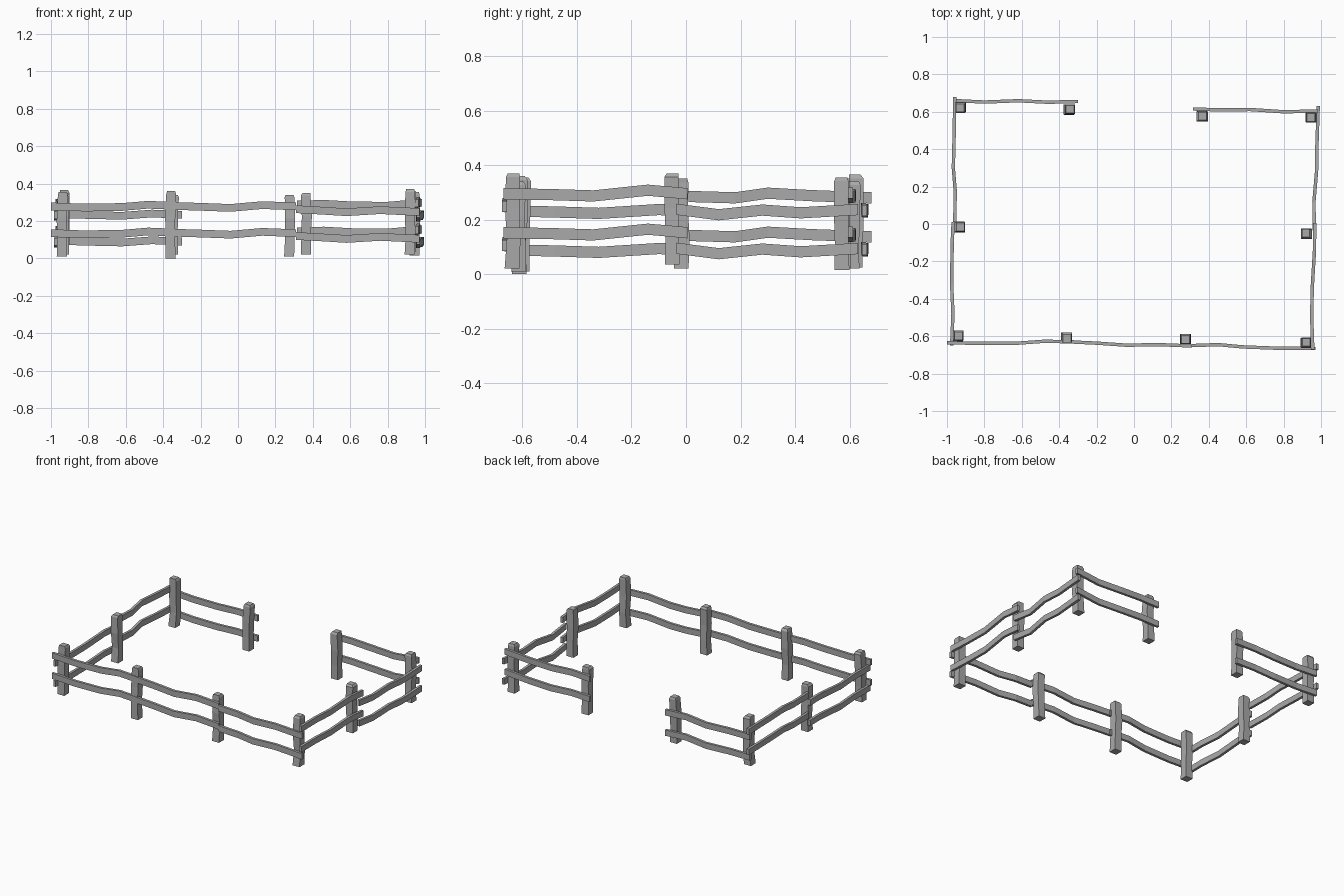
import bpy, bmesh, random
from mathutils import Vector

random.seed(4)
cube = bpy.data.objects.get("Cube")
if cube:
    bpy.data.objects.remove(cube, do_unlink=True)

# Weathered wood, one flat colour
wood = bpy.data.materials.new("weathered_grey_wood")
wood.use_nodes = True
GREY = (0.40, 0.40, 0.40, 1)
wood.diffuse_color = GREY
shader = wood.node_tree.nodes["Principled BSDF"]
shader.inputs["Base Color"].default_value = GREY
shader.inputs["Roughness"].default_value = 0.9


def loft(name, rings):
    """Skin a row of four-cornered rings and close both ends."""
    bm = bmesh.new()
    loops = [[bm.verts.new(p) for p in ring] for ring in rings]
    for a, b in zip(loops, loops[1:]):
        for i in range(4):
            j = (i + 1) % 4
            bm.faces.new((a[i], a[j], b[j], b[i]))
    bm.faces.new(loops[0])
    bm.faces.new(loops[-1])
    bmesh.ops.recalc_face_normals(bm, faces=bm.faces)
    mesh = bpy.data.meshes.new(name)
    bm.to_mesh(mesh)
    bm.free()
    mesh.materials.append(wood)
    obj = bpy.data.objects.new(name, mesh)
    bpy.context.collection.objects.link(obj)


def post(name, x, y, bottom, top):
    """Slightly crooked square post with a chamfered top."""
    rings = []
    for t, half in ((0, .027), (.3, .025), (.62, .027), (.96, .026), (1, .021)):
        cx, cy = x + random.uniform(-.004, .004), y + random.uniform(-.004, .004)
        z = bottom + t * (top - bottom)
        rings.append([(cx + sx * half, cy + sy * half, z)
                      for sx, sy in ((-1, -1), (1, -1), (1, 1), (-1, 1))])
    loft(name, rings)


def rail(name, points, along, drop):
    """Wavy plank that runs along x or y."""
    side = Vector((0, .009, 0)) if along == "x" else Vector((.009, 0, 0))
    rings = []
    for u, v, z in points:
        c = Vector((u, v, z - drop) if along == "x" else (v, u, z - drop))
        up = Vector((0, 0, .0205))
        rings.append([c - side - up, c + side - up, c + side + up, c - side + up])
    loft(name, rings)


# Posts: x, y, bottom, top
posts = {
    "front_right_corner": (-.94, -.597, .01, .355),
    "front_right_middle": (-.36, -.61, 0, .36),
    "front_left_middle": (.275, -.615, .01, .34),
    "front_left_corner": (.918, -.635, .02, .37),
    "left_side_middle": (.922, -.05, .035, .37),
    "back_left_corner": (.945, .572, .015, .355),
    "left_gate": (.365, .577, .02, .35),
    "right_gate": (-.345, .61, .02, .34),
    "back_right_corner": (-.928, .622, .025, .365),
    "right_side_middle": (-.93, -.015, .02, .35),
}
for label, spec in posts.items():
    post(label + "_post", *spec)

# Rail paths: distance along, offset across, height of the upper rail
sections = {
    "front_right": ("x", [(-1, -.635, .278), (-.82, -.638, .272), (-.62, -.637, .275),
                          (-.48, -.627, .287), (-.32, -.63, .28)]),
    "front_middle": ("x", [(-.39, -.628, .282), (-.2, -.637, .276), (-.04, -.648, .27),
                           (.13, -.645, .285), (.31, -.652, .278)]),
    "front_left": ("x", [(.31, -.65, .263), (.45, -.645, .255), (.58, -.657, .247),
                         (.76, -.664, .258), (.97, -.666, .248)]),
    "left_side_front": ("y", [(-.67, .956, .295), (-.5, .95, .292), (-.34, .953, .287),
                              (-.14, .965, .308), (.005, .966, .295)]),
    "left_side_back": ("y", [(-.035, .964, .238), (.12, .962, .218), (.28, .976, .235),
                             (.42, .978, .225), (.63, .985, .237)]),
    "right_side_front": ("y", [(-.65, -.975, .232), (-.48, -.968, .228), (-.32, -.975, .223),
                               (-.1, -.972, .237), (.01, -.967, .232)]),
    "right_side_back": ("y", [(.01, -.958, .285), (.18, -.956, .28), (.3, -.966, .297),
                              (.46, -.962, .288), (.68, -.958, .28)]),
    "back_left": ("x", [(.315, .615, .288), (.46, .61, .292), (.62, .612, .283),
                        (.8, .6, .282), (.985, .604, .298)]),
    "back_right": ("x", [(-.965, .66, .237), (-.8, .652, .232), (-.62, .659, .228),
                         (-.46, .651, .24), (-.3, .655, .233)]),
}
for label, (along, path) in sections.items():
    rail(label + "_upper_rail", path, along, 0)
    rail(label + "_lower_rail", path, along, .143)
